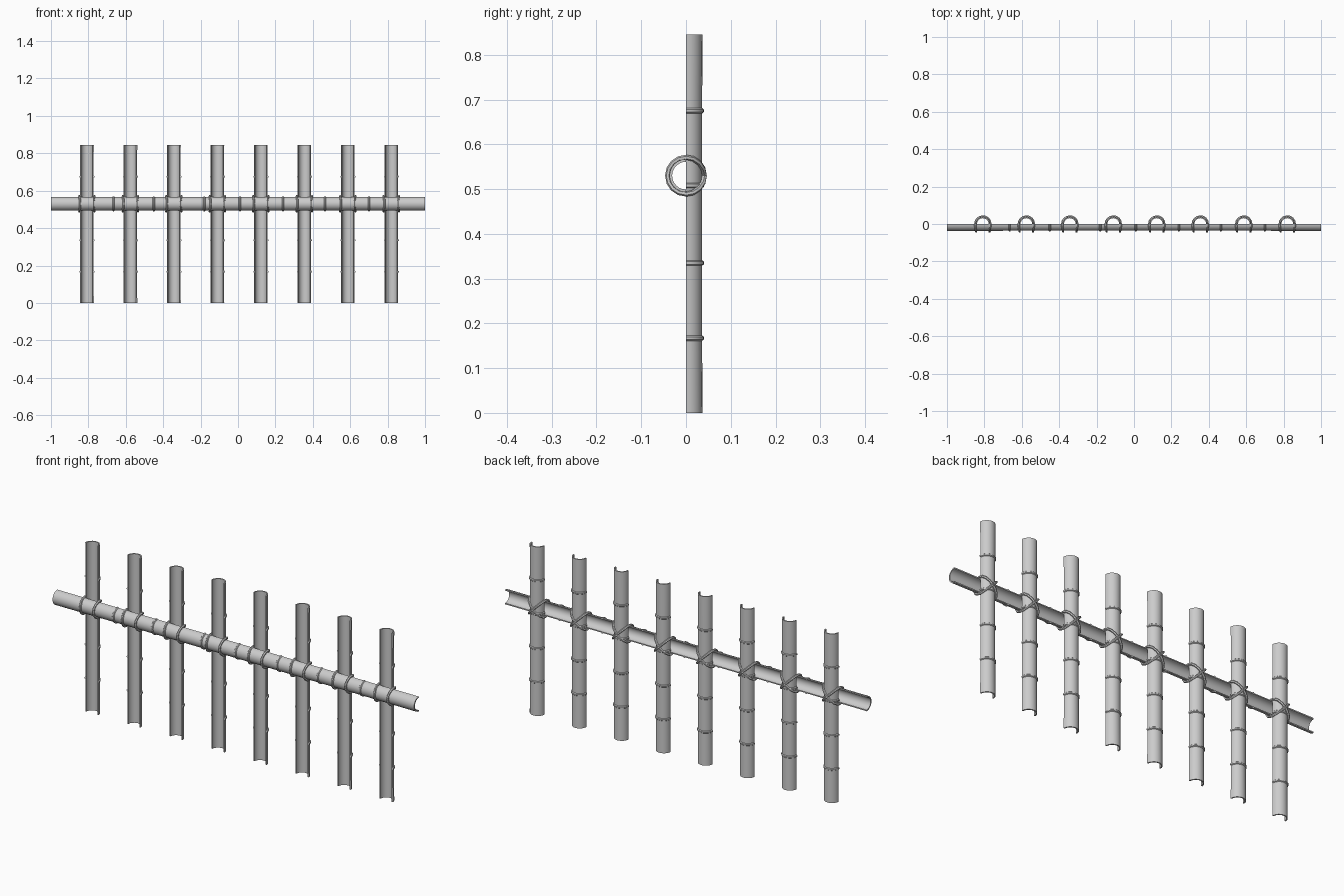
import bpy, math
from mathutils import Matrix, Vector

old = bpy.data.objects.get("Cube")
if old:
    bpy.data.objects.remove(old, do_unlink=True)


def material(name, value):
    m = bpy.data.materials.new(name)
    m.use_nodes = True
    col = (value, value, value, 1)
    m.diffuse_color = col
    m.node_tree.nodes["Principled BSDF"].inputs["Base Color"].default_value = col
    return m


GREY = material("cane grey", 0.6)
RADIUS, WALL, SIDES = 0.037, 0.006, 12
RAIL_Z = 0.53


def finish(obj):
    bpy.ops.object.select_all(action="DESELECT")
    bpy.context.view_layer.objects.active = obj
    obj.select_set(True)
    bpy.ops.object.shade_smooth_by_angle(angle=math.radians(40))


def split_cane(name, length, nodes, matrix):
    """Half tube along local z, bulging to +y, with a raised ring at each node."""
    profile = [(0, RADIUS)]
    for n in nodes:
        profile += [(n - 0.006, RADIUS - 0.001), (n - 0.003, RADIUS + 0.003),
                    (n + 0.003, RADIUS + 0.003), (n + 0.006, RADIUS - 0.001)]
    profile.append((length, RADIUS))
    row = SIDES + 1
    verts, faces = [], []
    for wall in (0, 1):
        for z, r in profile:
            rr = RADIUS - WALL if wall else r
            for i in range(row):
                a = math.pi * i / SIDES
                verts.append(matrix @ Vector((rr * math.cos(a), rr * math.sin(a), z)))
    count = len(profile)
    inner = count * row
    # Outer and inner walls
    for j in range(count - 1):
        for i in range(SIDES):
            a, b = j * row + i, j * row + i + 1
            c, d = b + row, a + row
            faces.append((a, b, c, d))
            faces.append((inner + d, inner + c, inner + b, inner + a))
        # Long cut edges
        for i in (0, SIDES):
            a, d = j * row + i, (j + 1) * row + i
            f = (a, d, inner + d, inner + a)
            faces.append(f if i == 0 else f[::-1])
    # Cut ends
    for j in (0, count - 1):
        for i in range(SIDES):
            a = j * row + i
            f = (a, inner + a, inner + a + 1, a + 1)
            faces.append(f if j == 0 else f[::-1])
    mesh = bpy.data.meshes.new(name)
    mesh.from_pydata(verts, [], faces)
    mesh.materials.append(GREY)
    obj = bpy.data.objects.new(name, mesh)
    bpy.context.collection.objects.link(obj)
    finish(obj)


def lashing(name, x):
    """One closed cord: two upright wraps over the rail, a cross behind the post."""
    pts, steps, r = [], 8, 0.041
    for side in (-1, 1):
        for k in range(steps):        # wrap up over the rail front
            s = -math.pi / 2 + math.pi * k / steps
            pts.append((x + side * (0.036 + 0.005 * math.sin(s) ** 2),
                        -r * math.cos(s), RAIL_Z + r * math.sin(s)))
        for k in range(steps):        # diagonal down behind the post
            s = math.pi / 2 - math.pi * k / steps
            pts.append((x + side * r * math.sin(s),
                        r * math.cos(s), RAIL_Z + r * math.sin(s)))
    curve = bpy.data.curves.new(name, "CURVE")
    curve.dimensions = "3D"
    curve.bevel_depth = 0.0058
    curve.bevel_resolution = 1
    spline = curve.splines.new("POLY")
    spline.points.add(len(pts) - 1)
    for p, co in zip(spline.points, pts):
        p.co = (*co, 1)
    spline.use_cyclic_u = True
    curve.materials.append(GREY)
    obj = bpy.data.objects.new(name, curve)
    bpy.context.collection.objects.link(obj)
    bpy.ops.object.select_all(action="DESELECT")
    bpy.context.view_layer.objects.active = obj
    obj.select_set(True)
    bpy.ops.object.convert(target="MESH")
    finish(bpy.context.view_layer.objects.active)


# Horizontal rail, bulging to the front
rail_axes = Matrix(((0, 0, 1, -1), (0, -1, 0, 0), (1, 0, 0, RAIL_Z), (0, 0, 0, 1)))
split_cane("rail", 2.0, [0.335, 0.55, 0.82, 1.01, 1.24, 1.465, 1.70], rail_axes)

# Upright posts, bulging to the back, each tied to the rail
for i in range(8):
    x = -0.808 + i * 0.2325
    split_cane(f"post_{i + 1}", 0.845, [0.167, 0.335, 0.508, 0.675],
               Matrix.Translation((x, 0, 0)))
    lashing(f"lashing_{i + 1}", x)
